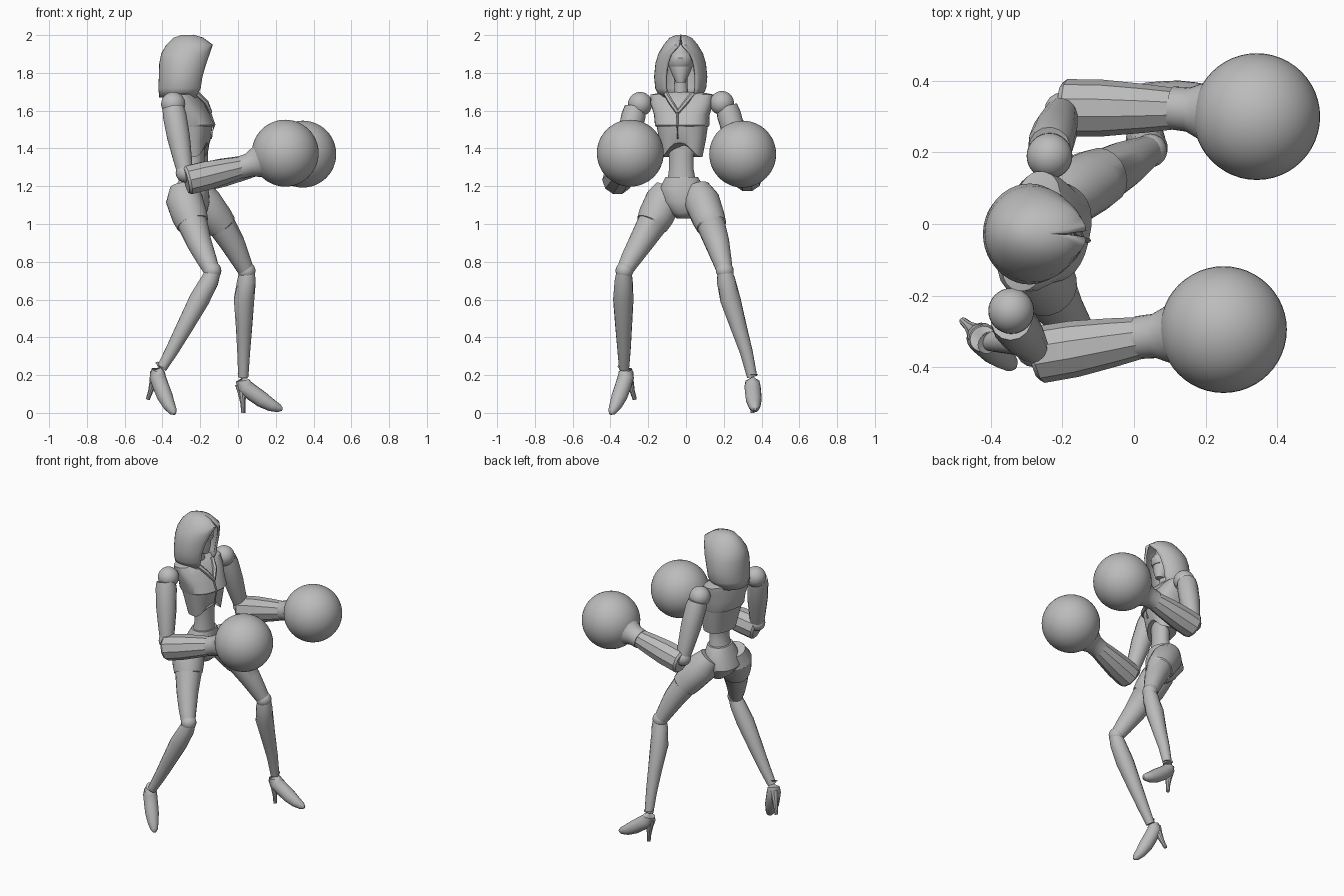
import bpy, bmesh, math
from mathutils import Vector, Matrix

cube = bpy.data.objects.get("Cube")
if cube:
    bpy.data.objects.remove(cube, do_unlink=True)

GREY = (0.5, 0.5, 0.5, 1)
mat = bpy.data.materials.new("plain grey")
mat.use_nodes = True
mat.diffuse_color = GREY
mat.node_tree.nodes["Principled BSDF"].inputs["Base Color"].default_value = GREY


def finish(name, bm, angle=32):
    """Turn a bmesh into a shaded object."""
    bmesh.ops.recalc_face_normals(bm, faces=bm.faces[:])
    mesh = bpy.data.meshes.new(name)
    bm.to_mesh(mesh)
    bm.free()
    mesh.materials.append(mat)
    obj = bpy.data.objects.new(name, mesh)
    bpy.context.collection.objects.link(obj)
    bpy.ops.object.select_all(action="DESELECT")
    obj.select_set(True)
    bpy.context.view_layer.objects.active = obj
    bpy.ops.object.shade_smooth_by_angle(angle=math.radians(angle))
    return obj


def skin(bm, loops, closed=True, caps=True):
    """Bridge successive vertex loops with quads."""
    rings = [[bm.verts.new(p) for p in loop] for loop in loops]
    n = len(rings[0])
    for low, high in zip(rings, rings[1:]):
        for i in range(n if closed else n - 1):
            j = (i + 1) % n
            bm.faces.new((low[i], low[j], high[j], high[i]))
    if caps:
        bm.faces.new(rings[0])
        bm.faces.new(rings[-1])


def tube(name, stations, sides=16, matrix=Matrix(), angle=32):
    """Round limb through (x, y, z, radius) stations."""
    pts = [Vector(s[:3]) for s in stations]
    loops = []
    for i, (p, s) in enumerate(zip(pts, stations)):
        way = pts[min(i + 1, len(pts) - 1)] - pts[max(i - 1, 0)]
        turn = way.to_track_quat("Z", "Y")
        loops.append([matrix @ (p + turn @ Vector((s[3] * math.cos(a), s[3] * math.sin(a), 0)))
                      for a in (math.tau * k / sides for k in range(sides))])
    bm = bmesh.new()
    skin(bm, loops)
    return finish(name, bm, angle)


def stack(name, rows, yaw=0, power=1, arch=0, sides=32, angle=32):
    """Loft of level ovals given as (z, x, y, depth, width)."""
    loops = []
    spin = Matrix.Rotation(math.radians(yaw), 3, "Z")
    for r, (z, x, y, depth, width) in enumerate(rows):
        loop = []
        for k in range(sides):
            c, s = math.cos(math.tau * k / sides), math.sin(math.tau * k / sides)
            rise = arch * max(0, c) ** 4 if r == 0 else 0
            loop.append(Vector((x, y, z + rise)) + spin @ Vector((
                math.copysign(abs(c) ** power, c) * depth,
                math.copysign(abs(s) ** power, s) * width, 0)))
        loops.append(loop)
    bm = bmesh.new()
    skin(bm, loops)
    return finish(name, bm, angle)


def ball(name, centre, radius, segments=32):
    bm = bmesh.new()
    bmesh.ops.create_uvsphere(bm, u_segments=segments, v_segments=segments // 2, radius=radius,
                              matrix=Matrix.Translation(centre))
    return finish(name, bm)


# Hood: open arcs stacked upwards and thickened
bm = bmesh.new()
arcs = []
for z, x, depth, width, gap in [
        (1.67, -.305, .105, .105, 40), (1.72, -.297, .118, .128, 37), (1.78, -.292, .12, .134, 35),
        (1.85, -.282, .128, .127, 32), (1.90, -.272, .128, .112, 25), (1.945, -.256, .118, .085, 5),
        (1.98, -.262, .075, .055, 1), (1.995, -.265, .03, .02, 1)]:
    g = math.radians(gap)
    arcs.append([(x + depth * math.cos(a), -.028 + width * math.sin(a), z)
                 for a in (g + (math.tau - 2 * g) * k / 32 for k in range(33))])
skin(bm, arcs, closed=False, caps=False)
bm.faces.new([v for v in bm.verts if v.co.z > 1.99])
hood = finish("hood", bm, 50)
shell = hood.modifiers.new("thickness", "SOLIDIFY")
shell.thickness = .014
shell.offset = 0

# Face with a raised visor, and neck
stack("head", [(1.75, -.23, -.028, .03, .025), (1.79, -.25, -.028, .06, .045),
               (1.84, -.265, -.028, .075, .065), (1.9, -.265, -.028, .075, .066),
               (1.95, -.265, -.028, .05, .04)], angle=60)
stack("visor", [(1.835, -.265, -.028, .08, .064), (1.85, -.265, -.028, .09, .07),
                (1.88, -.265, -.028, .092, .071), (1.90, -.265, -.028, .08, .068)])
stack("neck", [(1.66, -.28, -.025, .045, .045), (1.72, -.27, -.027, .035, .035),
               (1.82, -.265, -.028, .035, .035)])

# Torso: armoured upper body, ribs with arched hem, waist and briefs
TWIST = -13
stack("chest", [(1.515, -.245, -.02, .112, .138), (1.525, -.243, -.02, .12, .143),
                (1.58, -.255, -.022, .108, .147), (1.64, -.275, -.022, .092, .168),
                (1.685, -.288, -.02, .07, .17), (1.70, -.29, -.02, .05, .09)], TWIST, .8)
stack("ribs", [(1.355, -.235, -.018, .075, .105), (1.44, -.24, -.018, .088, .122),
               (1.525, -.245, -.02, .106, .136)], TWIST, .8, arch=.075)
stack("waist", [(1.23, -.235, -.023, .062, .075), (1.29, -.23, -.025, .052, .066),
                (1.36, -.23, -.025, .052, .066), (1.46, -.24, -.02, .07, .09)], TWIST, angle=60)
stack("briefs", [(1.03, -.235, -.01, .035, .04), (1.06, -.24, -.01, .075, .07),
                 (1.12, -.255, -.015, .105, .12), (1.19, -.245, -.02, .09, .118),
                 (1.25, -.235, -.023, .068, .085)], 0, .9, angle=45)

# Lapels from the hood and a centre seam down the chest
for side, name in ((1, "left"), (-1, "right")):
    tube(name + "_lapel", [(-.215, -.035 + side * .07, 1.69, .014), (-.17, -.04 + side * .04, 1.645, .014),
                           (-.145, -.045, 1.59, .01)], 6)
tube("chest_seam", [(-.147, -.045, 1.59, .006), (-.126, -.046, 1.525, .006),
                    (-.143, -.043, 1.45, .006)], 6)

# Arms: shoulder ball, upper arm, elbow, forearm, cuff and round glove
arms = {
    "left": ((-.236, .19, 1.64), (-.2, .318, 1.27), (-.2, .325, 1.245), (.13, .322, 1.32), (.343, .3, 1.37)),
    "right": ((-.343, -.243, 1.635), (-.28, -.35, 1.27), (-.275, -.367, 1.23), (.035, -.315, 1.305), (.25, -.295, 1.375)),
}
for name, joints in arms.items():
    shoulder, elbow, heel, wrist, glove = map(Vector, joints)
    out = Vector((0, math.copysign(.025, shoulder.y), -.02))
    ball(name + "_shoulder", shoulder, .064)
    top = shoulder + out
    tube(name + "_upper_arm", [(*top.lerp(elbow, t), r) for t, r in
                               ((0, .058), (.12, .064), (.45, .062), (.8, .05), (1, .042))], 14)
    ball(name + "_elbow", elbow, .05, 16)
    tube(name + "_forearm", [(*heel.lerp(wrist, t), r) for t, r in
                             ((0, .07), (.04, .08), (.35, .079), (.7, .068), (1, .056))], 10)
    tube(name + "_cuff", [(*wrist.lerp(glove, t), r) for t, r in
                          ((-.12, .06), (.1, .062), (.3, .082), (.48, .115))], 20)
    ball(name + "_glove", glove, .177, 48)

# Legs: thigh with a stepped guard, knee and shin
legs = {
    "left": ([(-.225, .06, 1.185, .07), (-.185, .085, 1.12, .095), (-.115, .12, 1.03, .088),
              (-.085, .135, .99, .081), (-.084, .135, .988, .075), (-.03, .165, .9, .066),
              (.015, .19, .81, .052), (.042, .205, .755, .043)],
             [(.05, .206, .75, .04), (.045, .212, .7, .05), (.032, .235, .6, .055),
              (.032, .28, .45, .043), (.03, .32, .32, .034), (.028, .35, .19, .027)]),
    "right": ([(-.29, -.09, 1.195, .07), (-.285, -.115, 1.13, .098), (-.255, -.16, 1.04, .094),
               (-.24, -.18, 1.0, .086), (-.239, -.181, .998, .08), (-.205, -.24, .9, .066),
               (-.165, -.295, .81, .053), (-.14, -.325, .755, .043)],
              [(-.13, -.328, .75, .04), (-.15, -.33, .7, .048), (-.205, -.332, .6, .054),
               (-.285, -.33, .45, .044), (-.35, -.328, .33, .035), (-.405, -.328, .235, .027)]),
}
for name, (thigh, shin) in legs.items():
    tube(name + "_thigh", thigh, 18)
    tube(name + "_shin", shin, 16)
    ball(name + "_knee", Vector(thigh[-1][:3]).lerp(Vector(shin[0][:3]), .5), .047, 20)

# High-heeled shoes, shaped once and posed at each ankle
shoe = [(0, 0, .005, .031), (-.003, 0, -.03, .037), (.008, 0, -.062, .043), (.05, 0, -.095, .043),
        (.1, 0, -.13, .042), (.15, 0, -.16, .033), (.19, 0, -.176, .022), (.207, 0, -.181, .008)]
spike = [(-.012, 0, -.05, .032), (-.006, 0, -.1, .022), (-.002, 0, -.15, .014), (0, 0, -.2, .011)]
for name, ankle, yaw, pitch in (("left", (.028, .352, .2), 4, 0),
                                ("right", (-.41, -.332, .25), -42, 27)):
    pose = (Matrix.Translation(ankle) @ Matrix.Rotation(math.radians(yaw), 4, "Z")
            @ Matrix.Rotation(math.radians(pitch), 4, "Y"))
    tube(name + "_shoe", shoe, 16, pose, 50)
    tube(name + "_heel", spike, 10, pose)
